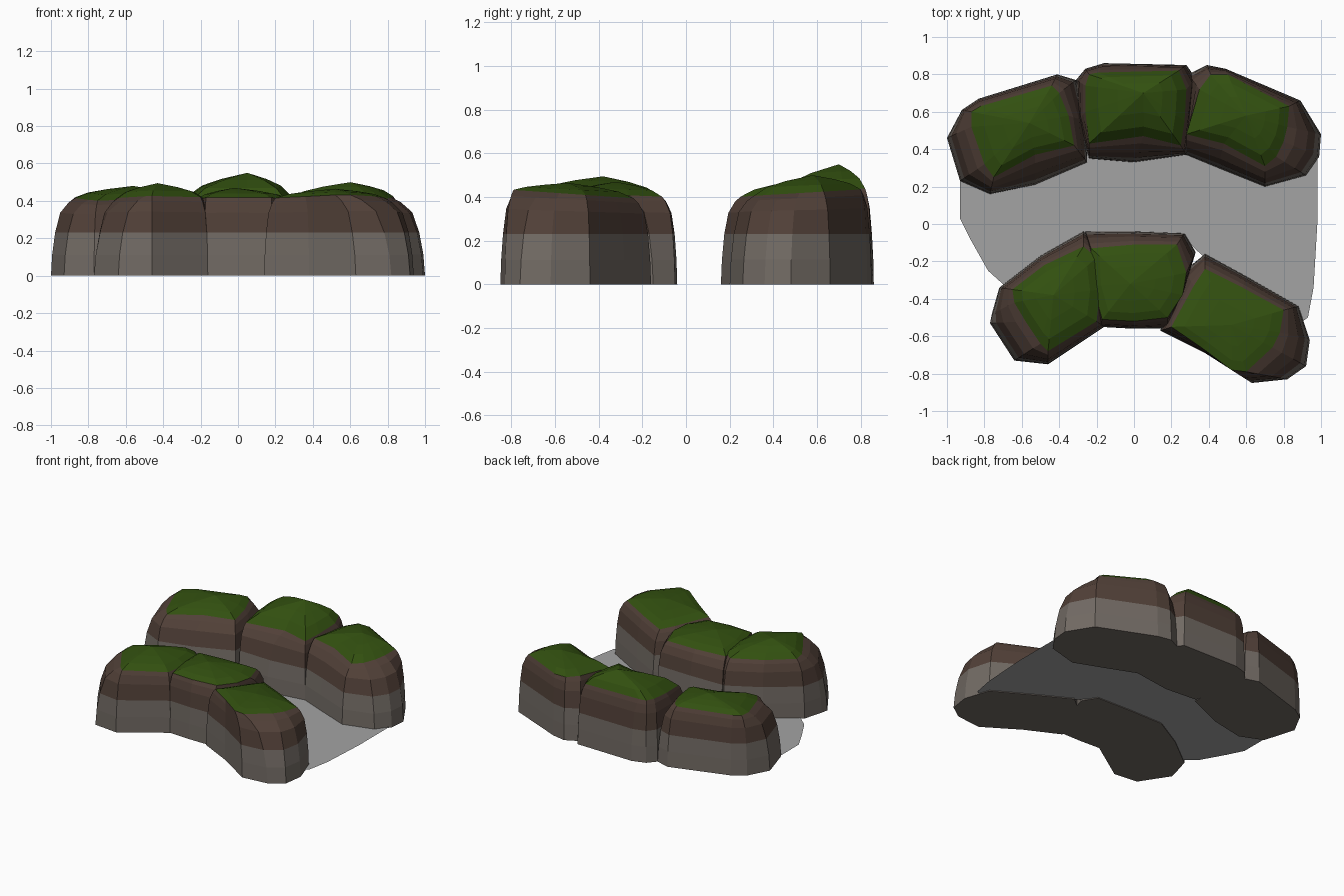
import bpy
import bmesh
from mathutils import Vector

cube = bpy.data.objects.get("Cube")
if cube:
    bpy.data.objects.remove(cube, do_unlink=True)


def make_material(name, colour):
    material = bpy.data.materials.new(name)
    material.use_nodes = True
    rgba = (*colour, 1)
    material.diffuse_color = rgba
    material.node_tree.nodes["Principled BSDF"].inputs["Base Color"].default_value = rgba
    return material


stone = make_material("grey stone", (0.165, 0.143, 0.125))
earth = make_material("brown earth", (0.082, 0.051, 0.039))
grass = make_material("green grass", (0.032, 0.08, 0.005))
ground = make_material("pale grey ground", (0.37, 0.37, 0.37))


def finish(name, bm, materials):
    bmesh.ops.recalc_face_normals(bm, faces=bm.faces)
    mesh = bpy.data.meshes.new(name)
    bm.to_mesh(mesh)
    bm.free()
    for material in materials:
        mesh.materials.append(material)
    obj = bpy.data.objects.new(name, mesh)
    bpy.context.collection.objects.link(obj)
    return obj


def points(outline):
    """Outline in hundredths to flat vectors."""
    return [Vector((x / 100, y / 100, 0)) for x, y in outline]


# Cliff wall: height as a share of the rim, share of the way from foot to rim, material
WALL = [(0, 0, 0), (0.27, 0.05, 0), (0.55, 0.17, 0), (0.81, 0.38, 1), (0.94, 0.72, 1), (1, 1, 1)]
# Grass crown: share of the way to the peak across, and up
CROWN = [(0.22, 0.42), (0.55, 0.72)]


def cliff(name, foot, rim, edge, tilt, peak):
    """Loft a cliff from its foot to its tilted rim, with a humped grass crown."""
    foot, rim, peak = points(foot), points(rim), Vector(peak)
    middle = sum((p.y for p in rim)) / len(rim)
    rings, slots = [], []
    for height, blend, slot in WALL:
        ring = []
        for low, high in zip(foot, rim):
            p = low.lerp(high, blend)
            lean = tilt * (high.y - middle) * max(0, height - 0.55) / 0.45
            p.z = edge * height + lean if height != 0.55 else 0.23
            ring.append(p)
        rings.append(ring)
        slots.append(slot)
    top = rings[-1]
    for across, up in CROWN:
        ring = []
        for p in top:
            q = p.lerp(peak, across)
            q.z = p.z + (peak.z - p.z) * up
            ring.append(q)
        rings.append(ring)
        slots.append(2)

    bm = bmesh.new()
    loops = [[bm.verts.new(p) for p in ring] for ring in rings]
    count = len(foot)
    bm.faces.new(loops[0])
    for level in range(1, len(loops)):
        for i in range(count):
            j = (i + 1) % count
            face = bm.faces.new((loops[level - 1][i], loops[level - 1][j],
                                 loops[level][j], loops[level][i]))
            face.material_index = slots[level]
    tip = bm.verts.new(peak)
    for i in range(count):
        face = bm.faces.new((loops[-1][i], loops[-1][(i + 1) % count], tip))
        face.material_index = 2
    return finish(name, bm, (stone, earth, grass))


# Back row of cliffs
cliff("back_right_side_cliff",
      [(-100, 46), (-92, 61), (-83, 67), (-41, 80), (-31, 77),
       (-26, 55), (-25, 33), (-53, 21), (-77, 16), (-93, 23)],
      [(-87, 52), (-87, 60), (-82, 63), (-44, 74), (-40, 70),
       (-35, 58), (-32, 42), (-53, 37), (-75, 25), (-80, 32)],
      0.415, 0.05, (-0.56, 0.54, 0.48))
cliff("back_middle_cliff",
      [(-31, 77), (-26, 83), (-16, 86), (28, 85), (33, 78),
       (30, 55), (28, 37), (0, 33), (-24, 35), (-30, 55)],
      [(-26, 74), (-24, 80), (-19, 81), (24, 82), (28, 72),
       (27, 55), (25, 42), (5, 47), (-24, 43), (-26, 60)],
      0.425, 0.08, (0.05, 0.7, 0.55))
cliff("back_left_side_cliff",
      [(29, 80), (39, 85), (49, 83), (89, 66), (100, 48),
       (99, 36), (92, 26), (70, 20), (45, 30), (28, 37)],
      [(35, 72), (41, 80), (50, 80), (83, 63), (82, 52),
       (80, 44), (76, 36), (70, 31), (48, 43), (28, 48)],
      0.42, 0.06, (0.6, 0.58, 0.5))

# Front row of cliffs
cliff("front_right_side_cliff",
      [(-72, -34), (-50, -17), (-27, -4), (-18, -10), (-12, -35),
       (-16, -55), (-46, -75), (-64, -73), (-77, -53), (-76, -48)],
      [(-65, -35), (-48, -22), (-27, -12), (-20, -18), (-18, -35),
       (-20, -52), (-46, -68), (-50, -64), (-58, -52), (-64, -42)],
      0.415, -0.04, (-0.43, -0.38, 0.495))
cliff("front_middle_cliff",
      [(-26, -4), (0, -4), (27, -5), (33, -15), (27, -35),
       (18, -56), (0, -56), (-18, -55), (-22, -35)],
      [(-23, -13), (0, -11), (23, -11), (28, -26), (26, -38),
       (18, -50), (0, -52), (-17, -51), (-22, -33)],
      0.41, -0.04, (-0.02, -0.32, 0.47))
cliff("front_left_side_cliff",
      [(27, -25), (38, -16), (60, -28), (88, -44), (94, -62),
       (92, -76), (82, -83), (63, -85), (38, -69), (14, -57)],
      [(32, -33), (38, -24), (58, -34), (80, -46), (78, -58),
       (74, -66), (60, -79), (52, -78), (36, -66), (20, -55)],
      0.415, -0.07, (0.52, -0.54, 0.465))

# Flat path between the rows
bm = bmesh.new()
path = points([(-93, 27), (-93, 3), (-87, -9), (-78, -25), (-68, -34), (-26, -9),
               (28, -9), (40, -20), (86, -55), (93, -50), (96, -34), (98, 0),
               (98, 36), (70, 26), (28, 40), (-25, 40), (-53, 27), (-77, 22)])
bm.faces.new([bm.verts.new(p + Vector((0, 0, 0.006))) for p in path])
bmesh.ops.triangulate(bm, faces=bm.faces)
path_obj = finish("ground_path", bm, (ground,))
for face in path_obj.data.polygons:
    if face.normal.z < 0:
        face.flip()
